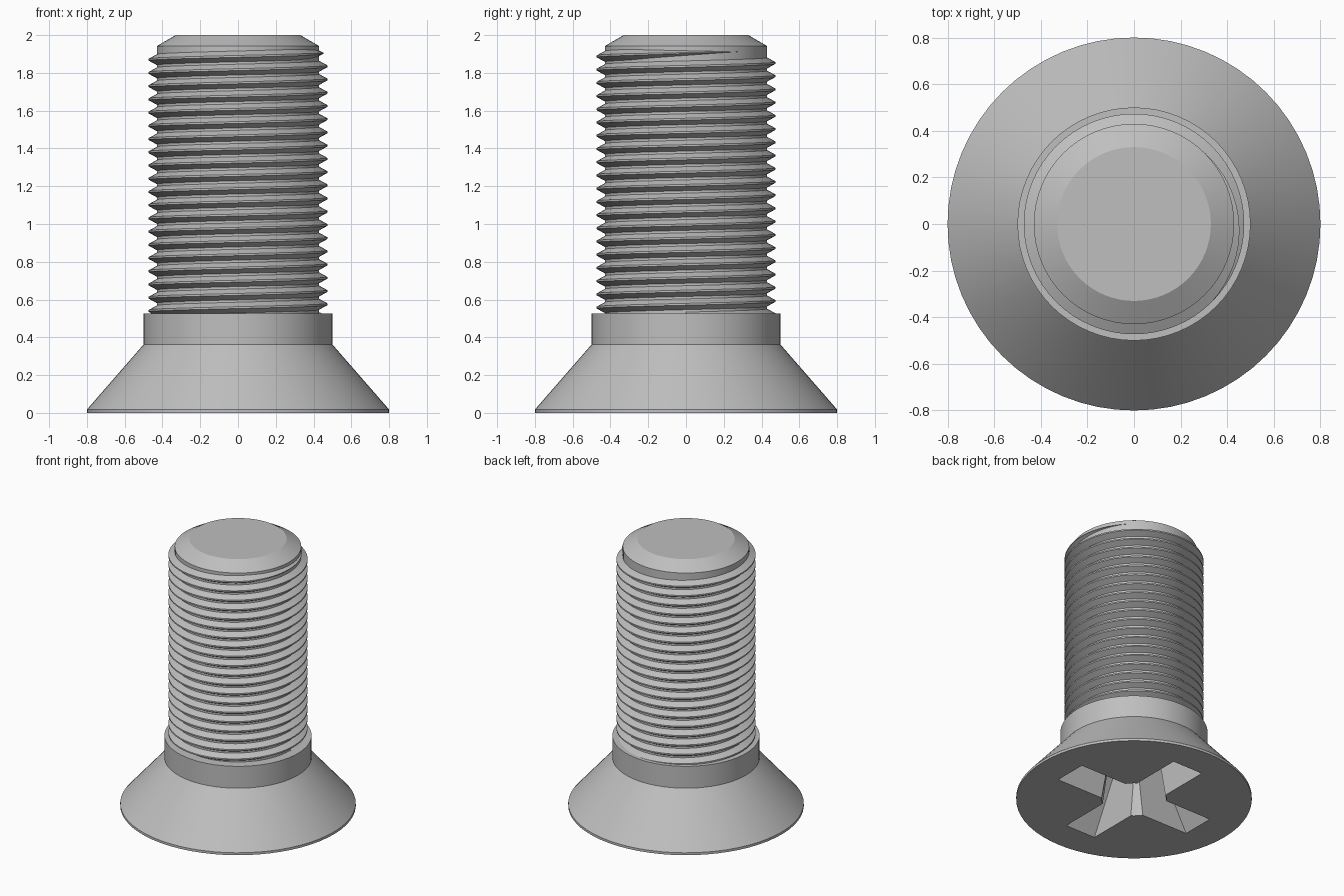
import bpy
import bmesh
import math

SEGMENTS = 64
CORE_RADIUS = 0.43
CREST_RADIUS = 0.473
PITCH = 0.07
TURNS = 20
TOP_CREST = 1.905

cube = bpy.data.objects.get("Cube")
if cube:
    bpy.data.objects.remove(cube, do_unlink=True)

steel = bpy.data.materials.new("grey steel")
steel.use_nodes = True
colour = (0.52, 0.52, 0.52, 1)
steel.diffuse_color = colour
steel.node_tree.nodes["Principled BSDF"].inputs["Base Color"].default_value = colour


def make_object(name, bm):
    bmesh.ops.recalc_face_normals(bm, faces=bm.faces)
    mesh = bpy.data.meshes.new(name)
    bm.to_mesh(mesh)
    bm.free()
    mesh.materials.append(steel)
    obj = bpy.data.objects.new(name, mesh)
    bpy.context.collection.objects.link(obj)
    return obj


def activate(obj):
    bpy.ops.object.select_all(action="DESELECT")
    obj.select_set(True)
    bpy.context.view_layer.objects.active = obj


def lathe(name, profile):
    """Turn a profile of radius and height pairs about the z axis."""
    bm = bmesh.new()
    rings = []
    for r, z in profile:
        rings.append([bm.verts.new((r * math.cos(a), r * math.sin(a), z))
                      for a in (math.tau * i / SEGMENTS for i in range(SEGMENTS))])
    for low, high in zip(rings, rings[1:]):
        for i in range(SEGMENTS):
            j = (i + 1) % SEGMENTS
            bm.faces.new((low[i], low[j], high[j], high[i]))
    bm.faces.new(rings[0])
    bm.faces.new(rings[-1])
    return make_object(name, bm)


def tapered_bar(name, along_x, depth):
    """Recess arm that narrows towards its floor."""
    bm = bmesh.new()
    bmesh.ops.create_cube(bm, size=2)
    for v in bm.verts:
        deep = v.co.z > 0
        length, width = (0.30, 0.105) if deep else (0.57, 0.125)
        x, y = v.co.x * length, v.co.y * width
        v.co = (x, y, 0) if along_x else (-y, x, 0)
        v.co.z = depth if deep else -0.005
    return make_object(name, bm)


# Head, collar, core and chamfered tip
body = lathe("screw_body", [
    (0.8, 0), (0.8, 0.018), (0.5, 0.362), (0.5, 0.526),
    (CORE_RADIUS, 0.526), (CORE_RADIUS, 1.942), (0.33, 2.0)])

# Cross recess in the underside of the head
cutters = [
    tapered_bar("recess_arm_x", True, 0.45),
    tapered_bar("recess_arm_y", False, 0.453),
    lathe("recess_centre", [(0.222, -0.006), (0.15, 0.457), (0.01, 0.52)]),
]
for cutter in cutters:
    cutter.hide_render = True
    cut = body.modifiers.new("recess", "BOOLEAN")
    cut.operation = "DIFFERENCE"
    cut.solver = "EXACT"
    cut.object = cutter
    activate(body)
    bpy.ops.object.modifier_apply(modifier=cut.name)
for cutter in cutters:
    bpy.data.objects.remove(cutter, do_unlink=True)

# Right-handed helical thread that fades out at the tip
bm = bmesh.new()
previous = None
for step in range(-SEGMENTS * TURNS, SEGMENTS // 8 + 1):
    turn = step / SEGMENTS
    angle = math.tau * turn
    height = TOP_CREST + PITCH * turn
    size = max(0.02, min(1, (0.125 - turn) / 0.25))
    inner = CORE_RADIUS - 0.01
    crest = CORE_RADIUS + (CREST_RADIUS - CORE_RADIUS) * size
    section = [(inner, -0.034), (crest, -0.005), (crest, 0.005), (inner, 0.034)]
    ring = [bm.verts.new((r * math.cos(angle), r * math.sin(angle), height + z * size))
            for r, z in section]
    if previous:
        for i in range(4):
            j = (i + 1) % 4
            bm.faces.new((previous[i], previous[j], ring[j], ring[i]))
    else:
        bm.faces.new(ring)
    previous = ring
bm.faces.new(previous)
thread = make_object("screw_thread", bm)

# Smooth round surfaces with crisp edges
for obj in (body, thread):
    activate(obj)
    bpy.ops.object.shade_smooth_by_angle(angle=math.radians(25))
